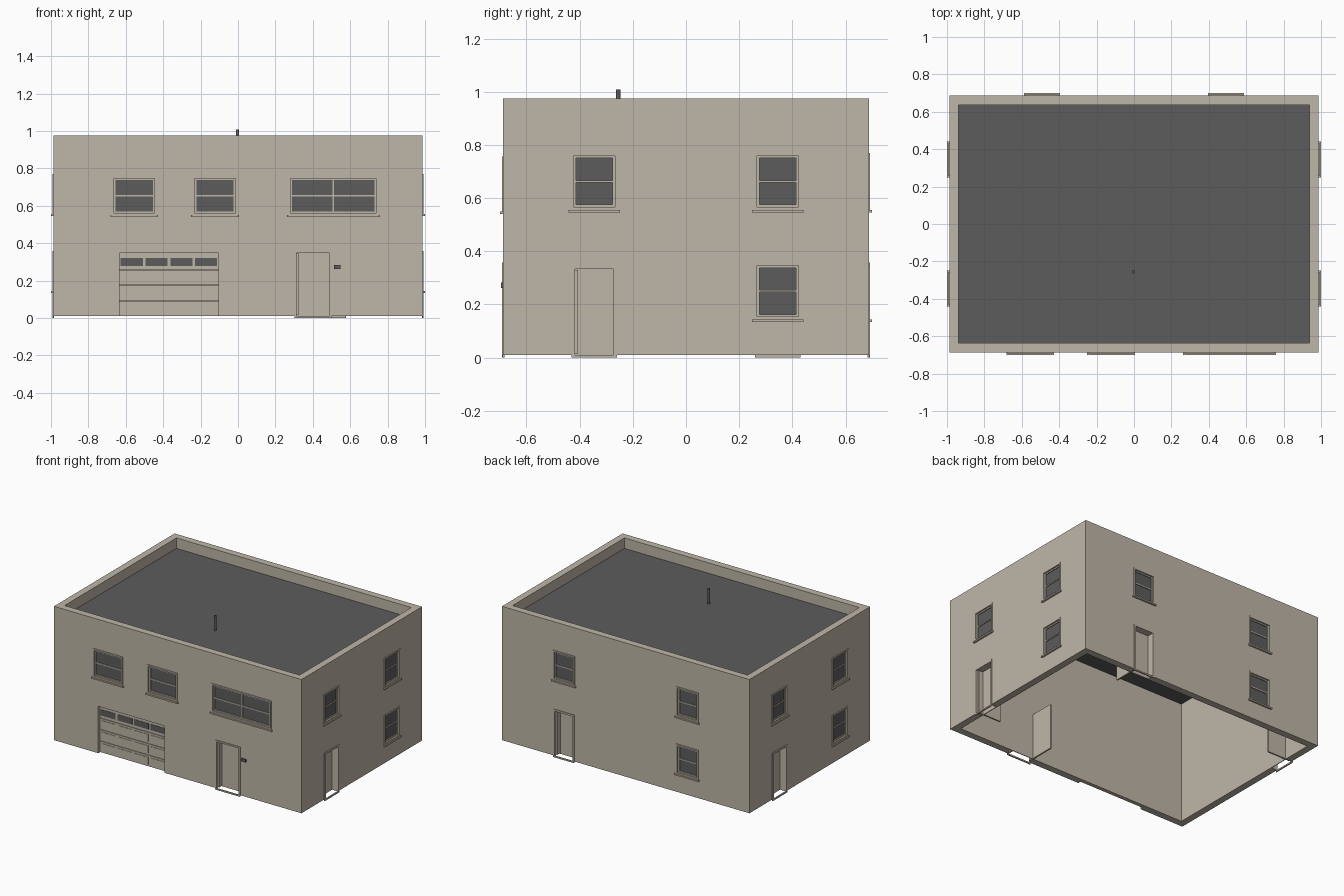
import bpy, bmesh
from math import radians
from mathutils import Matrix, Vector

old = bpy.data.objects.get("Cube")
if old:
    bpy.data.objects.remove(old, do_unlink=True)


def material(name, rgb):
    m = bpy.data.materials.new(name)
    m.use_nodes = True
    m.diffuse_color = (*rgb, 1)
    m.node_tree.nodes["Principled BSDF"].inputs["Base Color"].default_value = (*rgb, 1)
    return m


MATS = [material("warm_stucco", (0.52, 0.47, 0.39)), material("charcoal", (0.107, 0.107, 0.107))]
TAN, DARK = 0, 1
HX, HY = 0.9875, 0.6875            # half sizes of the building
BASE, TOP, ROOF, WALL = 0.01, 0.975, 0.9, 0.05


def build(name, boxes, matrix=Matrix()):
    """One object from boxes (x0, x1, out0, out1, z0, z1, colour); out points to -y."""
    bm = bmesh.new()
    for x0, x1, d0, d1, z0, z1, colour in boxes:
        size = Vector((x1 - x0, d1 - d0, z1 - z0))
        centre = Vector((x0 + x1, -d0 - d1, z0 + z1)) / 2
        local = Matrix.Translation(centre) @ Matrix.Diagonal((*size, 1))
        made = bmesh.ops.create_cube(bm, size=1, matrix=matrix @ local)
        for f in {f for v in made["verts"] for f in v.link_faces}:
            f.material_index = colour
    mesh = bpy.data.meshes.new(name)
    bm.to_mesh(mesh)
    bm.free()
    for m in MATS:
        mesh.materials.append(m)
    ob = bpy.data.objects.new(name, mesh)
    bpy.context.collection.objects.link(ob)
    return ob


def ring(x0, x1, d0, d1, z0, z1, w, bottom=True):
    """Frame of bars with width w."""
    bars = [(x0, x0 + w, d0, d1, z0, z1, TAN), (x1 - w, x1, d0, d1, z0, z1, TAN),
            (x0 + w, x1 - w, d0, d1, z1 - w, z1, TAN)]
    if bottom:
        bars.append((x0 + w, x1 - w, d0, d1, z0, z0 + w, TAN))
    return bars


def side(angle, distance):
    return Matrix.Rotation(radians(angle), 4, 'Z') @ Matrix.Translation((0, -distance, 0))


cutters = []


def pocket(matrix, x0, x1, depth, z0, z1):
    cutters.append(build("opening_cutter", [(x0, x1, -depth, 0.02, z0, z1, TAN)], matrix))


def window(name, matrix, x0, x1, z0, z1, columns=1):
    edge, sash = 0.011, 0.009
    a, b, low, high = x0 + edge, x1 - edge, z0 + edge, z1 - edge
    pocket(matrix, a, b, 0.022, low, high)
    parts = ring(x0, x1, 0, 0.005, z0, z1, edge)
    parts += ring(a, b, -0.022, -0.006, low, high, sash)
    parts.append((a, b, -0.022, -0.012, low, high, DARK))
    mid = (z0 + z1) / 2
    parts.append((a, b, -0.012, -0.006, mid - 0.004, mid + 0.004, TAN))
    for i in range(1, columns):
        x = a + (b - a) * i / columns
        parts.append((x - 0.004, x + 0.004, -0.012, -0.005, low, high, TAN))
    # Projecting sill
    parts.append((x0 - 0.008, x1 + 0.008, 0, 0.0125, z0 - 0.01, z0, TAN))
    build(name, parts, matrix)


def door(name, matrix, x0, x1, top, edge):
    a, b = x0 + edge, x1 - edge
    pocket(matrix, a, b, 0.045, 0, top - edge)
    parts = ring(x0, x1, 0, 0.005, 0, top, edge, bottom=False)
    # Threshold, then the leaf swung open into the building
    parts.append((a, b, -0.004, 0.005, 0, BASE, TAN))
    parts.append((a, a + 0.011, -0.05 - (b - a), -0.012, 0.015, top - edge - 0.003, TAN))
    build(name, parts, matrix)


# Hollow walls, open below, with the parapet on top
walls = build("walls", [(-HX, HX, -HY, HY, BASE, TOP, TAN)])
cutters.append(build("interior_cutter",
                     [(WALL - HX, HX - WALL, WALL - HY, HY - WALL, -0.5, 1.5, TAN)]))

# Front windows
front = side(0, HY)
for name, x0, x1, columns in (("front_right_window", -0.675, -0.435, 1),
                              ("front_centre_window", -0.243, -0.003, 1),
                              ("front_wide_window", 0.27, 0.75, 2)):
    window(name, front, x0, x1, 0.55, 0.757, columns)
door("front_door", front, 0.302, 0.5, 0.358, 0.011)

# The other three walls share one arrangement
for wall, angle, distance, c in (("left", 90, HX, 0.345), ("back", 180, HY, 0.492),
                                 ("right", 270, HX, 0.345)):
    m = side(angle, distance)
    for label, u, z in (("upper_window_a", -c, 0.556), ("upper_window_b", c, 0.556),
                        ("lower_window", c, 0.143)):
        window(f"{wall}_{label}", m, u - 0.0885, u + 0.0885, z, z + 0.214)
    door(f"{wall}_door", m, -c - 0.085, -c + 0.085, 0.346, 0.013)

# Sectional garage door with a row of lights
G0, G1, GTOP = -0.634, -0.104, 0.348
pocket(front, G0, G1, 0.035, 0, GTOP)
panels = []
rows, cols = 4, 4
split = 0.257
heights = [BASE + (split - BASE) * i / (rows - 1) for i in range(rows)] + [GTOP]
pitch = (G1 - G0) / cols
for r in range(rows):
    low, high = heights[r], heights[r + 1]
    panels.append((G0, G1, -0.035, -0.02, low + 0.0015, high - 0.0015, TAN))
    for i in range(cols):
        x = G0 + pitch * i
        if r == rows - 1:
            panels.append((x + 0.007, x + pitch - 0.007, -0.022, -0.018, 0.278, 0.321, DARK))
        else:
            panels.append((x + 0.012, x + pitch - 0.012, -0.022, -0.017,
                           low + 0.015, high - 0.015, TAN))
build("garage_door", panels, front)

# Cut all openings
bpy.context.view_layer.objects.active = walls
for cutter in cutters:
    mod = walls.modifiers.new("opening", 'BOOLEAN')
    mod.operation, mod.solver, mod.object = 'DIFFERENCE', 'EXACT', cutter
    bpy.ops.object.modifier_apply(modifier=mod.name)
    bpy.data.objects.remove(cutter, do_unlink=True)

# Roof deck, wall plaque and vent pipe
build("roof_deck", [(WALL - HX, HX - WALL, WALL - HY, HY - WALL, ROOF - 0.01, ROOF, DARK)])
build("door_plaque", [(0.512, 0.548, 0, 0.009, 0.262, 0.282, DARK)], front)
bpy.ops.mesh.primitive_cylinder_add(vertices=12, radius=0.009, depth=0.115,
                                    location=(-0.003, -0.255, 0.95))
pipe = bpy.context.object
pipe.name = "vent_pipe"
pipe.data.materials.append(MATS[DARK])
bpy.ops.object.shade_smooth_by_angle()
